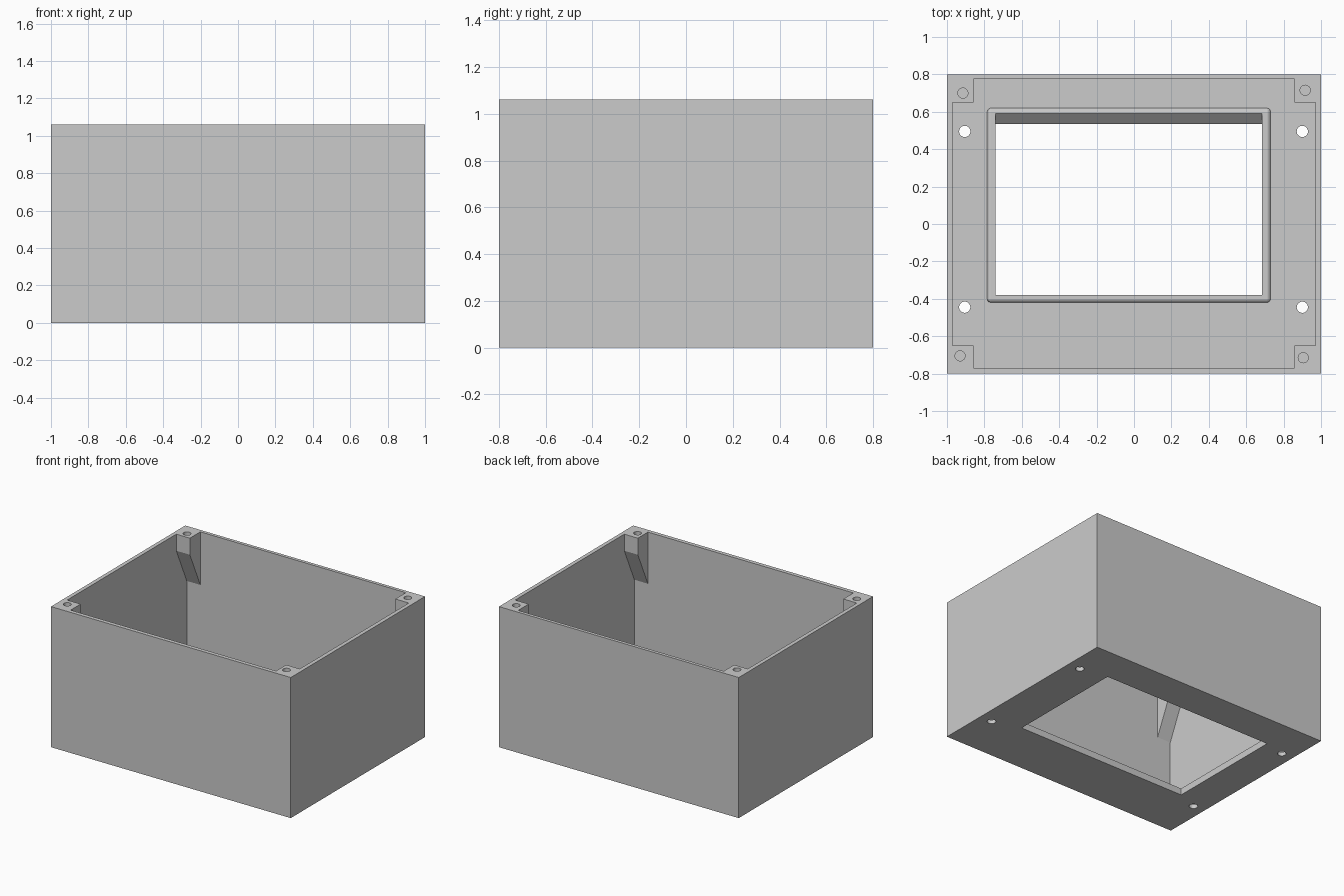
import bpy
import bmesh

cube = bpy.data.objects.get("Cube")
if cube:
    bpy.data.objects.remove(cube, do_unlink=True)

HEIGHT, FLOOR, RIM_TOP = 1.06, 0.03, 0.05

grey = bpy.data.materials.new("plain grey")
grey.use_nodes = True
grey.diffuse_color = (0.6, 0.6, 0.6, 1)
grey.node_tree.nodes["Principled BSDF"].inputs["Base Color"].default_value = (0.6, 0.6, 0.6, 1)


def finish(name, bm):
    bmesh.ops.recalc_face_normals(bm, faces=bm.faces)
    mesh = bpy.data.meshes.new(name)
    bm.to_mesh(mesh)
    bm.free()
    mesh.materials.append(grey)
    obj = bpy.data.objects.new(name, mesh)
    bpy.context.collection.objects.link(obj)
    return obj


def prism(name, x0, x1, profile, rounding=0):
    """Extrude a (y, z) profile from x0 to x1, optionally rounding all but the bottom edges."""
    bm = bmesh.new()
    face = bm.faces.new([bm.verts.new((x0, y, z)) for y, z in profile])
    side = bmesh.ops.extrude_face_region(bm, geom=[face])["geom"]
    moved = [v for v in side if isinstance(v, bmesh.types.BMVert)]
    bmesh.ops.translate(bm, verts=moved, vec=(x1 - x0, 0, 0))
    if rounding:
        low = min(z for y, z in profile)
        edges = [e for e in bm.edges if max(v.co.z for v in e.verts) > low + 0.001]
        bmesh.ops.bevel(bm, geom=edges, offset=rounding, segments=3, profile=0.5, affect='EDGES')
    return finish(name, bm)


def box(name, x0, x1, y0, y1, z0, z1, rounding=0):
    return prism(name, x0, x1, [(y0, z0), (y1, z0), (y1, z1), (y0, z1)], rounding)


def cylinder(name, x, y, z0, z1, radius):
    bm = bmesh.new()
    bmesh.ops.create_cone(bm, cap_ends=True, segments=32, radius1=radius, radius2=radius, depth=z1 - z0)
    bmesh.ops.translate(bm, verts=bm.verts, vec=(x, y, (z0 + z1) / 2))
    return finish(name, bm)


def combine(target, tool, operation):
    """Boolean the tool into the target, then discard the tool."""
    mod = target.modifiers.new("combine", 'BOOLEAN')
    mod.operation, mod.solver, mod.object = operation, 'EXACT', tool
    graph = bpy.context.evaluated_depsgraph_get()
    result = bpy.data.meshes.new_from_object(target.evaluated_get(graph))
    target.modifiers.clear()
    target.data = result
    bpy.data.objects.remove(tool, do_unlink=True)


# Open-topped box
case = box("enclosure", -1, 1, -0.8, 0.8, 0, HEIGHT)
combine(case, box("cavity", -0.97, 0.97, -0.77, 0.775, FLOOR, HEIGHT + 0.2), 'DIFFERENCE')

# Corner screw posts, tapering down into the front and back walls
for sx in (-1, 1):
    for sy in (-1, 1):
        profile = [(sy * 0.65, HEIGHT), (sy * 0.65, 0.935), (sy * 0.775, 0.66),
                   (sy * 0.79, 0.66), (sy * 0.79, HEIGHT)]
        combine(case, prism("screw_post", sx * 0.857, sx * 0.985, profile), 'UNION')

# Raised, rounded frame around the window
combine(case, box("window_frame", -0.785, 0.73, -0.42, 0.62, FLOOR / 2, RIM_TOP, 0.02), 'UNION')

# Window opening with a sloping back edge
window = [(-0.38, -0.1), (0.535, -0.1), (0.535, 0), (0.59, RIM_TOP), (0.59, 0.1), (-0.38, 0.1)]
combine(case, prism("window_opening", -0.74, 0.685, window), 'DIFFERENCE')

# Blind screw holes in the posts
for x, y in [(-0.915, 0.70), (0.915, 0.715), (-0.93, -0.705), (0.905, -0.715)]:
    combine(case, cylinder("screw_hole", x, y, HEIGHT - 0.14, HEIGHT + 0.1, 0.027), 'DIFFERENCE')

# Mounting holes through the floor
for x in (-0.905, 0.9):
    for y in (-0.445, 0.495):
        combine(case, cylinder("mounting_hole", x, y, -0.1, 0.1, 0.03), 'DIFFERENCE')
